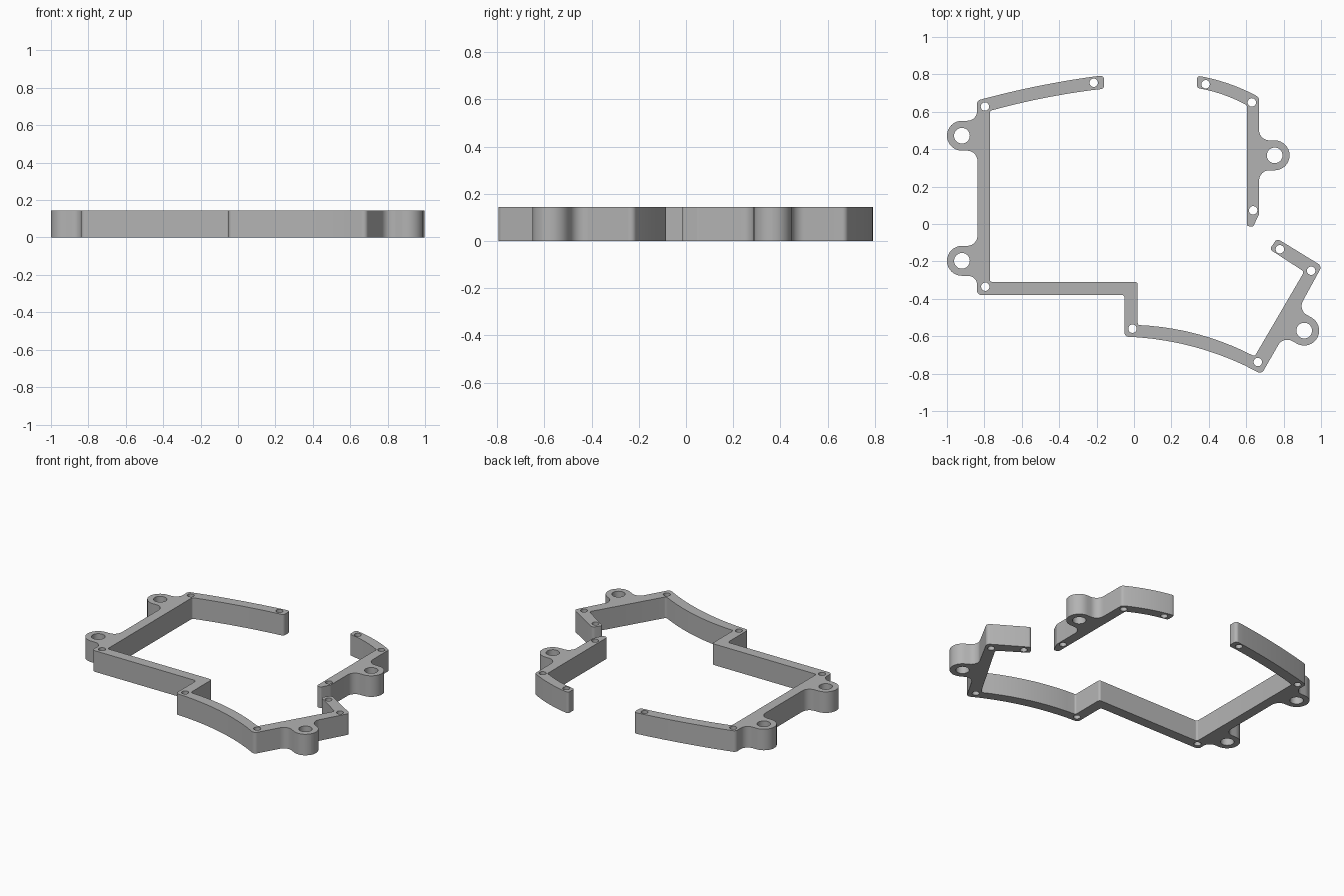
import bpy, bmesh, math
from mathutils import Vector

HEIGHT = 0.144
BOSS_R, BOSS_HOLE, SCREW_HOLE = 0.08, 0.042, 0.0225

if "Cube" in bpy.data.objects:
    bpy.data.objects.remove(bpy.data.objects["Cube"])

grey = bpy.data.materials.new("plain grey")
grey.use_nodes = True
grey.diffuse_color = (0.45, 0.45, 0.45, 1)
grey.node_tree.nodes["Principled BSDF"].inputs["Base Color"].default_value = (0.45, 0.45, 0.45, 1)


def boss(x, y, angle):
    """Outline of a rounded mounting ear that points along angle."""
    c = Vector((x, y))
    n = Vector((math.cos(angle), math.sin(angle)))
    d = Vector((-n.y, n.x)) * BOSS_R
    base, tip = c - n * 0.083, c + n * BOSS_R
    return [(*(base - d), 0.055), (*(tip - d), BOSS_R),
            (*(tip + d), BOSS_R), (*(base + d), 0.055)]


def bow(a, b, bulge, steps=10):
    """Points between a and b, bowed to the right of travel."""
    a, b = Vector(a), Vector(b)
    d = (b - a).normalized()
    side = Vector((d.y, -d.x))
    pts = []
    for i in range(1, steps):
        t = i / steps
        pts.append((*(a.lerp(b, t) + side * (4 * bulge * t * (1 - t))), 0))
    return pts


def rounded(corners, steps=8):
    """Closed outline with each corner (x, y, radius) filleted."""
    out = []
    for i, (x, y, r) in enumerate(corners):
        p = Vector((x, y))
        u = Vector(corners[i - 1][:2]) - p
        v = Vector(corners[(i + 1) % len(corners)][:2]) - p
        if r == 0:
            out.append(p)
            continue
        half = u.angle(v) / 2
        trim = min(r / math.tan(half), u.length * 0.499, v.length * 0.499)
        r = trim * math.tan(half)
        u.normalize()
        v.normalize()
        c = p + (u + v).normalized() * (r / math.sin(half))
        s, e = p + u * trim - c, p + v * trim - c
        sweep = math.pi - 2 * half
        for k in range(steps + 1):
            t = k / steps
            out.append(c + (s * math.sin((1 - t) * sweep) + e * math.sin(t * sweep)) / math.sin(sweep)
                       if sweep < 3.1 else c + s.lerp(e, t))
    return out


def circle(x, y, r, n=28):
    return [Vector((x + r * math.cos(math.tau * i / n), y + r * math.sin(math.tau * i / n)))
            for i in range(n)]


def plate(name, corners, bosses, screws):
    """Extruded flat outline with boss and screw holes."""
    curve = bpy.data.curves.new(name, "CURVE")
    curve.dimensions = "2D"
    curve.fill_mode = "BOTH"
    curve.extrude = HEIGHT / 2
    loops = [rounded(corners)]
    loops += [circle(b[0], b[1], BOSS_HOLE) for b in bosses]
    loops += [circle(x, y, SCREW_HOLE) for x, y in screws]
    for pts in loops:
        sp = curve.splines.new("POLY")
        sp.points.add(len(pts) - 1)
        for q, p in zip(sp.points, pts):
            q.co = (p.x, p.y, 0, 1)
        sp.use_cyclic_u = True
    ob = bpy.data.objects.new(name, curve)
    bpy.context.collection.objects.link(ob)
    bpy.ops.object.select_all(action="DESELECT")
    ob.select_set(True)
    bpy.context.view_layer.objects.active = ob
    bpy.ops.object.convert(target="MESH")
    ob = bpy.context.object
    bm = bmesh.new()
    bm.from_mesh(ob.data)
    bmesh.ops.translate(bm, verts=bm.verts, vec=(0, 0, HEIGHT / 2))
    bmesh.ops.remove_doubles(bm, verts=bm.verts, dist=0.0002)
    bmesh.ops.recalc_face_normals(bm, faces=bm.faces)
    bm.to_mesh(ob.data)
    bm.free()
    ob.data.materials.clear()
    ob.data.materials.append(grey)
    bpy.ops.object.shade_smooth_by_angle(angle=math.radians(35))


# Long frame: left wall, stepped front and angled right arm
upper_ear = (-0.92, 0.472, math.pi)
lower_ear = (-0.92, -0.197, math.pi)
arm_ear = (0.91, -0.57, math.radians(-29.2))
frame = [(-0.84, -0.38, 0.025), (-0.05, -0.38, 0.015), (-0.05, -0.602, 0.02)]
frame += bow((-0.05, -0.602), (0.66, -0.79), -0.042)
frame += [(0.682, -0.803, 0.025), *boss(*arm_ear), (1.005, -0.225, 0.025),
          (0.765, -0.078, 0.02), (0.725, -0.135, 0.015), (0.91, -0.255, 0.015),
          (0.645, -0.708, 0.015)]
frame += bow((0.645, -0.708), (0.02, -0.54), 0.036)
frame += [(0.02, -0.54, 0.012), (0.02, -0.31, 0.015), (-0.77, -0.31, 0.012), (-0.77, 0.605, 0.012)]
frame += bow((-0.77, 0.605), (-0.165, 0.723), -0.012)
frame += [(-0.16, 0.723, 0.02), (-0.16, 0.795, 0.02)]
frame += bow((-0.165, 0.795), (-0.84, 0.66), 0.012)
frame += [(-0.84, 0.66, 0.025), *boss(*upper_ear), *boss(*lower_ear)]
plate("long_frame", frame, [upper_ear, lower_ear, arm_ear],
      [(-0.797, 0.628), (-0.215, 0.755), (-0.795, -0.335), (-0.008, -0.56),
       (0.662, -0.738), (0.947, -0.25), (0.78, -0.135)])

# Short bracket at the back right
side_ear = (0.752, 0.367, 0)
bracket = [(0.603, -0.01, 0.012), (0.636, -0.016, 0.012), (0.668, 0.05, 0.02),
           *boss(*side_ear), (0.668, 0.678, 0.025)]
bracket += bow((0.668, 0.678), (0.337, 0.793), 0.015)
bracket += [(0.337, 0.793, 0.018), (0.337, 0.727, 0.018)]
bracket += bow((0.337, 0.727), (0.603, 0.635), -0.012)
bracket += [(0.603, 0.635, 0.012)]
plate("short_bracket", bracket, [side_ear], [(0.383, 0.747), (0.63, 0.65), (0.637, 0.073)])
